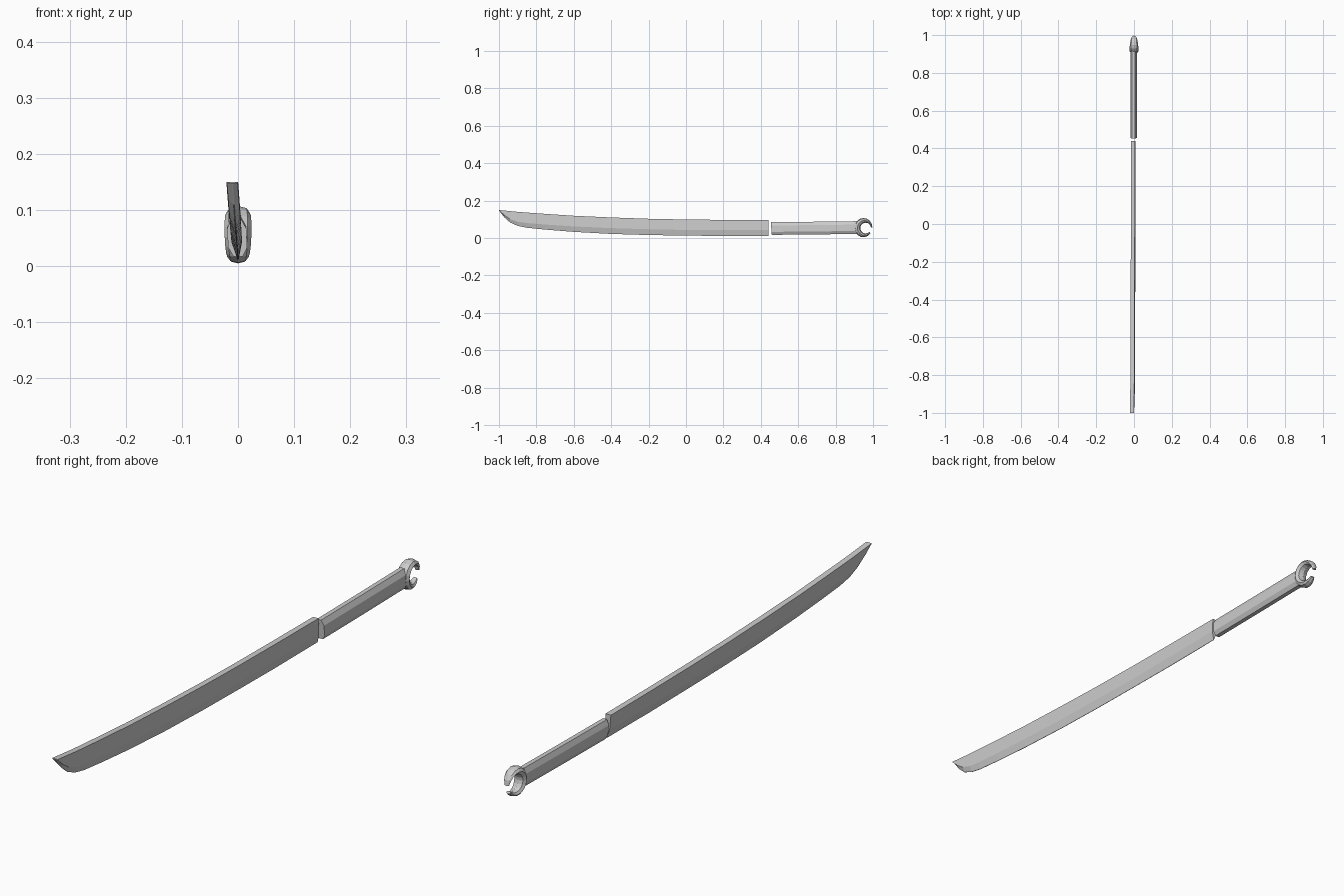
import bpy, bmesh
from math import sin, cos, pi, radians

if "Cube" in bpy.data.objects:
    bpy.data.objects.remove(bpy.data.objects["Cube"])


def loft(name, sections):
    """Skin a closed solid through rings of equal point count."""
    bm = bmesh.new()
    rings = [[bm.verts.new(p) for p in s] for s in sections]
    n = len(rings[0])
    for a, b in zip(rings, rings[1:]):
        for i in range(n):
            j = (i + 1) % n
            bm.faces.new((a[i], a[j], b[j], b[i]))
    bm.faces.new(rings[0])
    bm.faces.new(rings[-1])
    bmesh.ops.remove_doubles(bm, verts=bm.verts, dist=0.0001)
    bmesh.ops.recalc_face_normals(bm, faces=bm.faces)
    me = bpy.data.meshes.new(name)
    bm.to_mesh(me)
    bm.free()
    ob = bpy.data.objects.new(name, me)
    bpy.context.collection.objects.link(ob)
    return ob


# Blade: stations of y, spine z, bevel z, cutting edge z
stations = [
    (0.44, 0.096, 0.044, 0.012), (0.20, 0.097, 0.043, 0.011),
    (0.00, 0.099, 0.043, 0.013), (-0.20, 0.103, 0.047, 0.016),
    (-0.40, 0.110, 0.053, 0.022), (-0.60, 0.119, 0.062, 0.033),
    (-0.75, 0.129, 0.072, 0.045), (-0.85, 0.136, 0.080, 0.055),
    (-0.90, 0.140, 0.087, 0.065), (-0.94, 0.144, 0.101, 0.083),
    (-0.97, 0.147, 0.121, 0.109), (-1.00, 0.150, 0.1485, 0.147),
]


def blade_section(y, top, bevel, edge):
    lean = lambda z: 0.001 - 0.075 * z      # blade tilts slightly sideways
    pts = [(-0.0105, top), (0.0105, top), (0.0095, bevel),
           (0.0008, edge), (-0.0008, edge), (-0.0095, bevel)]
    return [(x + lean(z), y, z) for x, z in pts]


loft("blade", [blade_section(*s) for s in stations])


# Handle: flattened octagonal grip
def grip_section(y, zc, slant):
    half = [(0.008, 0.034), (0.017, 0.016), (0.017, -0.018), (0.008, -0.034)]
    pts = half + [(-x, z) for x, z in reversed(half)]
    return [(x - 0.0015 - 0.05 * z, y - slant * z, zc + z) for x, z in pts]


loft("handle", [grip_section(0.456, 0.051, 0.08),
                grip_section(0.68, 0.053, 0),
                grip_section(0.915, 0.056, 0)])


# Pommel: open crescent ring, thick at the grip and thin at its tips
def crescent_section(t, sides=8):
    ang = radians(2 + 318 * t)
    thick = sin(pi * (0.05 + 0.9 * t)) ** 0.6
    outer = (0.950 + 0.050 * cos(ang), 0.055 + 0.053 * sin(ang))
    inner = (0.959 + 0.027 * cos(ang), 0.054 + 0.027 * sin(ang))
    out = []
    for k in range(sides):
        a = 2 * pi * k / sides
        m = 0.5 + 0.5 * cos(a) * (0.35 + 0.65 * thick)
        out.append((0.024 * thick * sin(a),
                    inner[0] + (outer[0] - inner[0]) * m,
                    inner[1] + (outer[1] - inner[1]) * m))
    return out


loft("pommel_ring", [crescent_section(i / 14) for i in range(15)])
